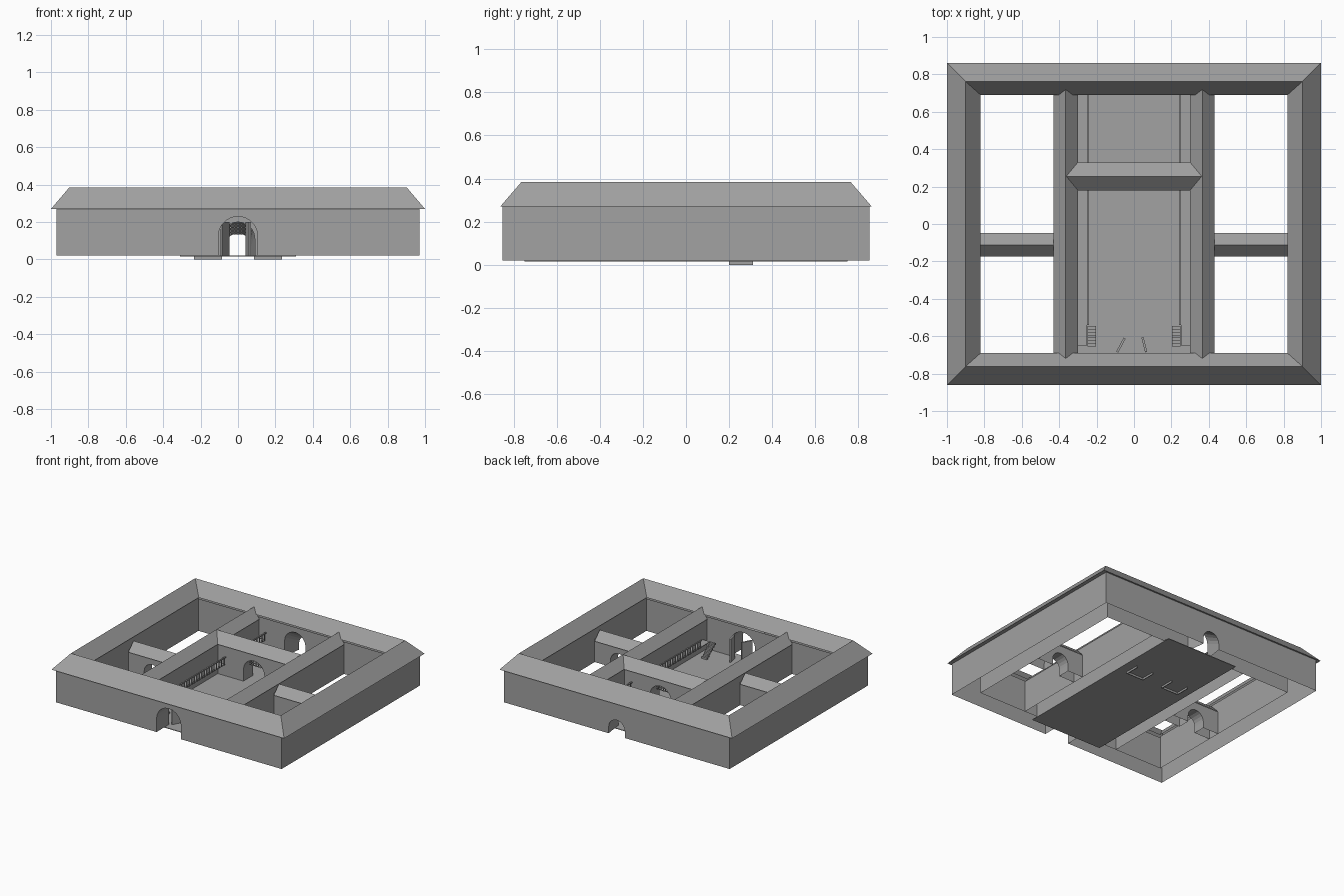
import bpy
import math
from mathutils import Vector

cube = bpy.data.objects.get("Cube")
if cube:
    bpy.data.objects.remove(cube, do_unlink=True)

grey = bpy.data.materials.new("plain grey")
grey.use_nodes = True
COLOUR = (0.36, 0.36, 0.36, 1)
grey.diffuse_color = COLOUR
grey.node_tree.nodes["Principled BSDF"].inputs["Base Color"].default_value = COLOUR

BASE, EAVE = 0.02, 0.27
LONG_X = 0.365     # ridge line of the two long wings


def build(name, verts, faces):
    mesh = bpy.data.meshes.new(name)
    mesh.from_pydata([tuple(v) for v in verts], [], faces)
    mesh.materials.append(grey)
    mesh.update()
    ob = bpy.data.objects.new(name, mesh)
    bpy.context.collection.objects.link(ob)
    return ob


def loft(name, loops, closed):
    """Quads between successive loops of equal length."""
    n = len(loops[0])
    faces = []
    for i in range(len(loops) - 1):
        for j in range(n if closed else n - 1):
            k = (j + 1) % n
            faces.append((i * n + j, i * n + k, (i + 1) * n + k, (i + 1) * n + j))
    return build(name, [v for loop in loops for v in loop], faces)


def boxes(name, items):
    """One object from (centre, size, turn about z) boxes."""
    verts, faces = [], []
    for centre, size, turn in items:
        o = len(verts)
        c, s = math.cos(turn), math.sin(turn)
        for dz in (-.5, .5):
            for dx, dy in ((-.5, -.5), (.5, -.5), (.5, .5), (-.5, .5)):
                x, y = dx * size[0], dy * size[1]
                verts.append((centre[0] + c * x - s * y, centre[1] + s * x + c * y,
                              centre[2] + dz * size[2]))
        for f in ((3, 2, 1, 0), (4, 5, 6, 7), (0, 1, 5, 4), (1, 2, 6, 5), (2, 3, 7, 6), (3, 0, 4, 7)):
            faces.append(tuple(o + i for i in f))
    return build(name, verts, faces)


def arch(x, half, top):
    """Arch outline in the x-z plane, left foot to right foot."""
    spring = top - half
    curve = [(x - half * math.cos(math.pi * i / 10), spring + half * math.sin(math.pi * i / 10))
             for i in range(11)]
    return [(x - half, BASE)] + curve + [(x + half, BASE)]


def wall(name, x0, x1, y, top, opening=None, facing=-1):
    """Wall sheet along x, with an optional arched doorway."""
    outline = [(x0, BASE)] + (arch(*opening) if opening else []) + [(x1, BASE), (x1, top), (x0, top)]
    order = range(len(outline))
    face = tuple(order if facing < 0 else reversed(order))
    return build(name, [(x, y, z) for x, z in outline], [face])


def side_wall(name, x, y0, y1, top, facing):
    pts = [(x, y0, BASE), (x, y1, BASE), (x, y1, top), (x, y0, top)]
    return build(name, pts, [(0, 1, 2, 3) if facing > 0 else (3, 2, 1, 0)])


def passage(name, opening, y0, y1):
    return loft(name, [[(x, y, z) for x, z in arch(*opening)] for y in (y0, y1)], False)


def gable(name, centre, half, eave, ridge, a, b, overrun, along):
    """Open pitched roof; the ridge overruns the eaves at both ends."""
    def point(across, length, z):
        return (length, centre + across, z) if along == "x" else (centre + across, length, z)
    rows = [[point(-half, p, eave), point(0, p + o, ridge), point(half, p, eave)]
            for p, o in ((a, -overrun), (b, overrun))]
    return loft(name, rows if along == "x" else rows[::-1], False)


def rectangle(x, y, z):
    return [(-x, -y, z), (x, -y, z), (x, y, z), (-x, y, z)]


# Outer ring: hipped roof with eaves over hollow wall sheets
loft("ring_roof", [rectangle(.97, .85, EAVE), rectangle(1, .862, EAVE),
                   rectangle(.902, .763, .385), rectangle(.82, .69, .285)], True)
FRONT = (0, .105, .23)
BACK_IN, BACK_OUT = (0, .09, .23), (0, .07, .14)
wall("front_outer_wall", -.97, .97, -.85, EAVE, FRONT)
wall("front_inner_wall", -.83, .83, -.7, EAVE, FRONT, 1)
wall("back_outer_wall", -.97, .97, .85, EAVE, BACK_OUT, 1)
wall("back_inner_wall", -.83, .83, .7, EAVE, BACK_IN)
passage("front_passage", FRONT, -.85, -.7)
loft("back_passage", [[(x, .7, z) for x, z in arch(*BACK_IN)],
                      [(x, .85, z) for x, z in arch(*BACK_OUT)]], False)

# Central court floor
boxes("court_floor", [((0, 0, .0175), (.62, 1.5, .005), 0)])

# Cross wing over the court
CROSS = (0, .09, .2)
gable("cross_roof", .255, .075, .255, .325, -.3, .3, .062, "x")
wall("cross_front_wall", -.31, .31, .195, .265, CROSS)
wall("cross_back_wall", -.31, .31, .315, .265, CROSS, 1)
passage("cross_passage", CROSS, .195, .315)
lattice = [((-.06 + .02 * i, .25, .16), (.005, .005, .06), 0) for i in range(7)]
lattice += [((0, .25, .135 + .018 * i), (.15, .005, .005), 0) for i in range(4)]
boxes("arch_lattice", lattice)

# Mirrored parts on each side
for side, label in ((1, "left"), (-1, "right")):
    side_wall(label + "_outer_wall", side * .97, -.85, .85, EAVE, side)
    side_wall(label + "_inner_wall", side * .83, -.7, .7, .28, -side)

    # Long wing beside the court
    gable(label + "_long_roof", side * LONG_X, .065, .255, .325, -.69, .69, .028, "y")
    side_wall(label + "_long_court_wall", side * .31, -.7, .7, .265, -side)
    side_wall(label + "_long_yard_wall", side * .42, -.7, .7, .265, side)

    # Short wing dividing the side yard, with an arched way through
    door = (side * .625, .07, .14)
    lo, hi = sorted((side * .42, side * .83))
    e0, e1 = sorted((side * .43, side * .82))
    gable(label + "_short_roof", -.112, .063, .19, .255, e0, e1, 0, "x")
    wall(label + "_short_front_wall", lo, hi, -.16, .2, door)
    wall(label + "_short_back_wall", lo, hi, -.065, .2, door, 1)
    passage(label + "_short_passage", door, -.16, -.065)

    # Raised gallery with railing, broken by the cross wing
    boxes(label + "_gallery", [((side * .28, .02, .107), (.06, 1.34, .006), 0)])
    rail = []
    for y0, y1 in ((-.54, .195), (.315, .69)):
        mid, length = (y0 + y1) / 2, y1 - y0
        rail.append((((side * .245), mid, .165), (.01, length, .008), 0))
        count = int(length / .03)
        rail += [((side * .245, y0 + length * (i + .5) / count, .135), (.006, .006, .055), 0)
                 for i in range(count)]
    boxes(label + "_railing", rail)

    # Stair up to the gallery
    steps = 7
    boxes(label + "_stair", [((side * .225, -.545 - .11 * (i + .5) / steps, .022 + .088 * (i + .5) / steps),
                              (.045, .11 / steps, .014), 0) for i in range(steps)])

    # Shallow footing frame below the floor
    boxes(label + "_footing", [((side * .16, .203, .01), (.15, .006, .02), 0),
                               ((side * .088, .255, .01), (.006, .11, .02), 0),
                               ((side * .232, .255, .01), (.006, .11, .02), 0)])

# Open door leaves inside the front passage
leaves = []
for a, b in (((-.09, -.685), (-.05, -.61)), ((.065, -.685), (.045, -.605))):
    d = Vector(b) - Vector(a)
    m = (Vector(a) + Vector(b)) / 2
    leaves.append(((m.x, m.y, .11), (d.length, .012, .18), math.atan2(d.y, d.x)))
boxes("door_leaves", leaves)
